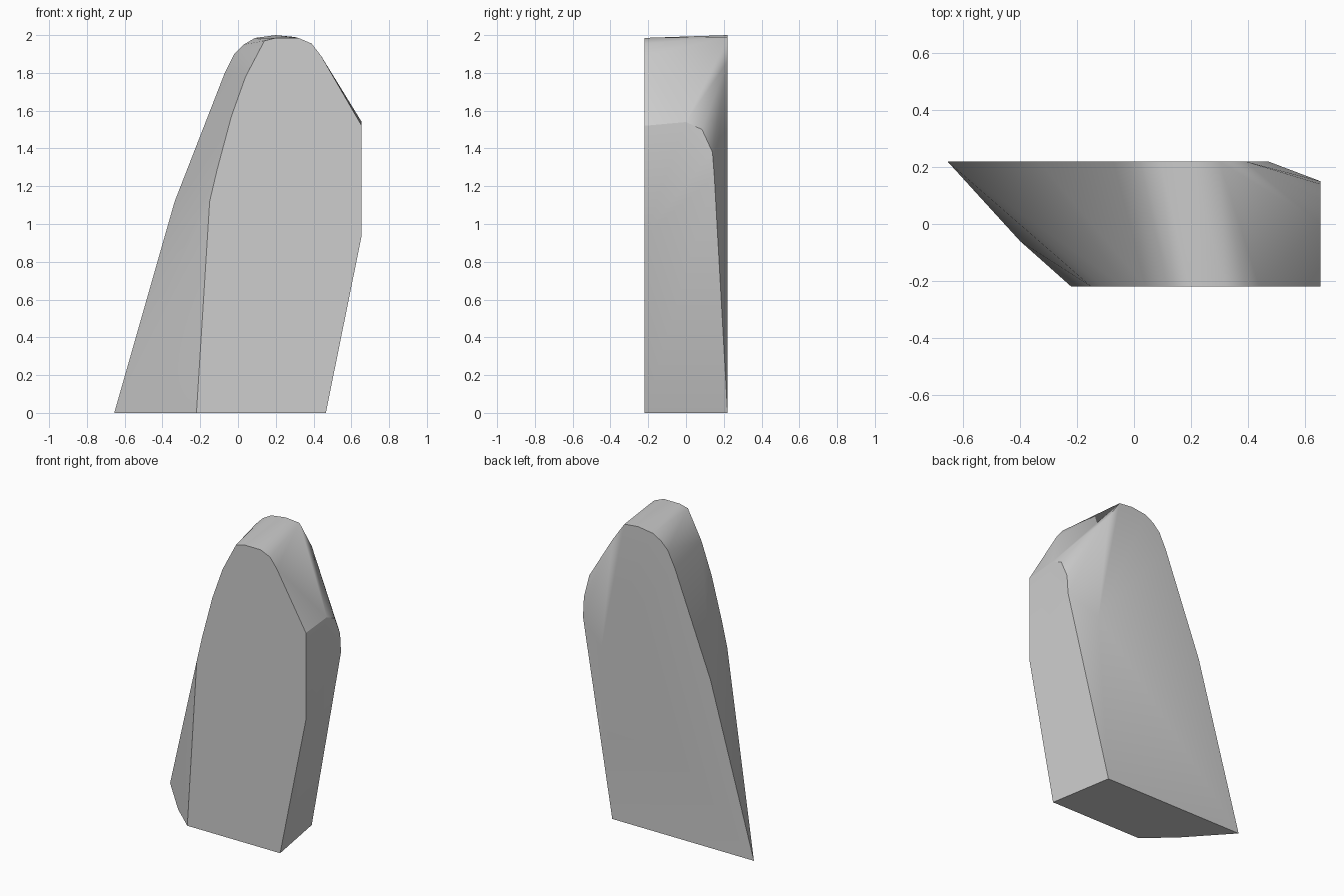
import bpy, bmesh, math

cube = bpy.data.objects.get("Cube")
if cube:
    bpy.data.objects.remove(cube, do_unlink=True)

D = 0.22    # half depth
W = 0.655   # half width

# Front and back outlines (x, z), from bottom left over the top to bottom right
front = [(-.22, 0), (-.15, 1.12), (-.11, 1.29), (-.035, 1.57), (.04, 1.78),
         (.14, 1.97), (.20, 1.985), (.32, 1.985), (.39, 1.955),
         (.44, 1.89), (W, 1.52), (W, .94), (.465, 0)]
back = [(-W, 0), (-.335, 1.12), (-.07, 1.80), (-.02, 1.90), (.03, 1.95),
        (.09, 1.985), (.20, 2.0), (.30, 1.99), (.39, 1.86), (.47, 1.12), (.39, 0)]
# Corner points between the outlines: left foot, then the chamfer on the right side
between = [(-.40, -.06, 0), (W, 0, 1.54), (W, .085, 1.5), (W, .14, 1.38), (W, .15, 1.25)]

# Wrap a convex skin around the outlines
points = [(x, -D, z) for x, z in front] + [(x, D, z) for x, z in back] + between
bm = bmesh.new()
for p in points:
    bm.verts.new(p)
bmesh.ops.convex_hull(bm, input=bm.verts)
bmesh.ops.delete(bm, geom=[v for v in bm.verts if not v.link_faces], context='VERTS')
bmesh.ops.dissolve_limit(bm, angle_limit=math.radians(0.5), verts=bm.verts, edges=bm.edges)
bmesh.ops.recalc_face_normals(bm, faces=bm.faces)
mesh = bpy.data.meshes.new("tapered_slab")
bm.to_mesh(mesh)
bm.free()
slab = bpy.data.objects.new("tapered_slab", mesh)
bpy.context.collection.objects.link(slab)

# Plain grey
grey = bpy.data.materials.new("light_grey")
grey.use_nodes = True
colour = (0.61, 0.61, 0.61, 1)
grey.diffuse_color = colour
grey.node_tree.nodes["Principled BSDF"].inputs["Base Color"].default_value = colour
mesh.materials.append(grey)

bpy.ops.object.select_all(action='DESELECT')
slab.select_set(True)
bpy.context.view_layer.objects.active = slab
bpy.ops.object.shade_smooth_by_angle(angle=math.radians(30))
